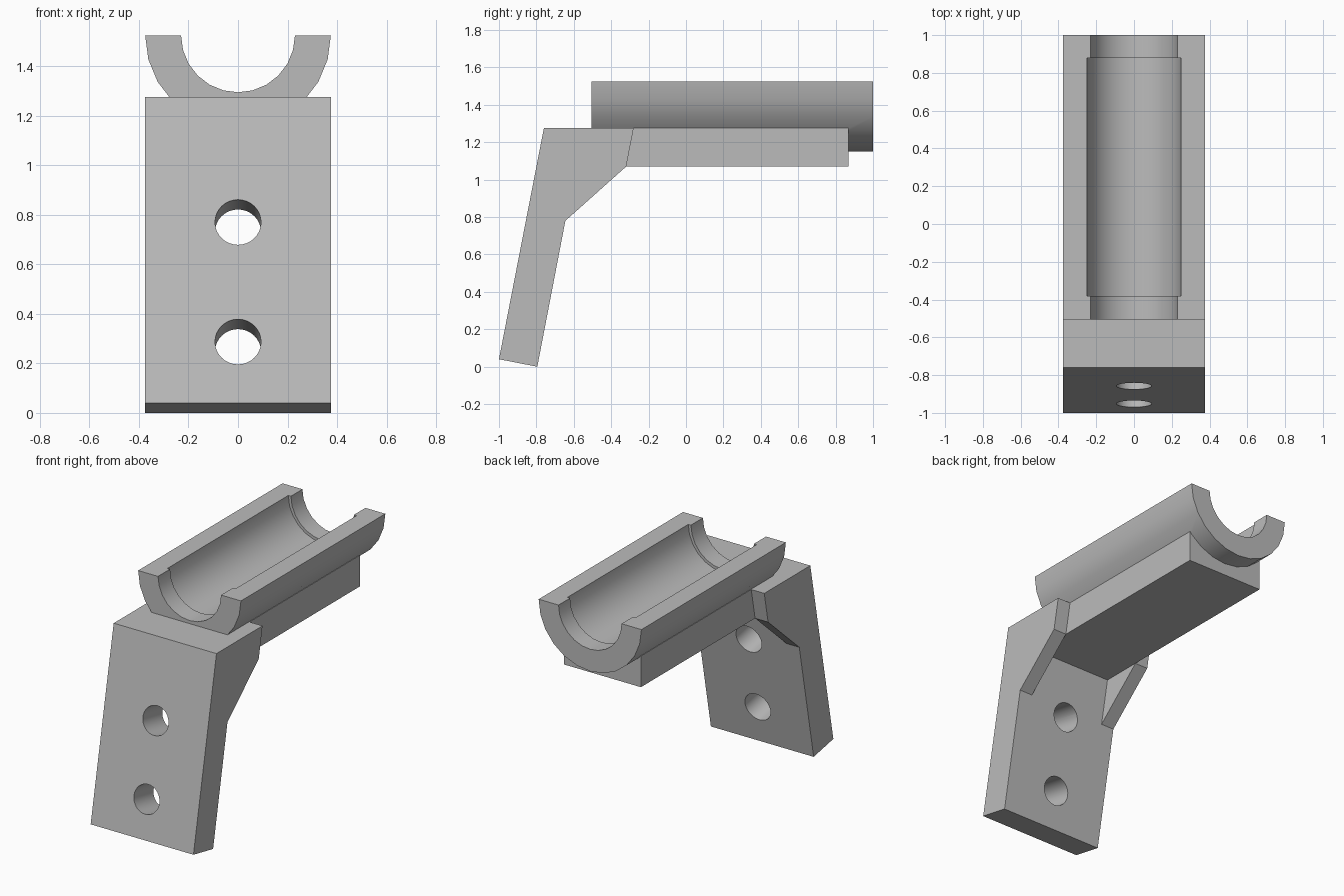
import bpy, bmesh, math
from mathutils import Vector

cube = bpy.data.objects.get("Cube")
if cube:
    bpy.data.objects.remove(cube, do_unlink=True)

grey = bpy.data.materials.new("plain grey")
grey.use_nodes = True
colour = (0.5, 0.5, 0.5, 1)
grey.diffuse_color = colour
grey.node_tree.nodes["Principled BSDF"].inputs["Base Color"].default_value = colour


def loft(name, rings):
    """Solid skinned through matching closed rings, capped at both ends."""
    bm = bmesh.new()
    rows = [[bm.verts.new(p) for p in ring] for ring in rings]
    n = len(rows[0])
    for a, b in zip(rows, rows[1:]):
        for i in range(n):
            j = (i + 1) % n
            bm.faces.new((a[i], a[j], b[j], b[i]))
    bm.faces.new(rows[0])
    bm.faces.new(rows[-1])
    bmesh.ops.recalc_face_normals(bm, faces=bm.faces)
    mesh = bpy.data.meshes.new(name)
    bm.to_mesh(mesh)
    bm.free()
    mesh.materials.append(grey)
    obj = bpy.data.objects.new(name, mesh)
    bpy.context.collection.objects.link(obj)
    return obj


def slab(name, profile, half_width):
    """Side profile (y, z) extruded symmetrically across x."""
    return loft(name, [[(x, y, z) for y, z in profile] for x in (-half_width, half_width)])


def combine(target, tool, operation):
    mod = target.modifiers.new("combine", 'BOOLEAN')
    mod.operation = operation
    mod.solver = 'EXACT'
    mod.object = tool
    bpy.context.view_layer.objects.active = target
    bpy.ops.object.modifier_apply(modifier=mod.name)
    bpy.data.objects.remove(tool, do_unlink=True)


HALF, ARM_HALF = 0.375, 0.28
TOP, ARM_BOTTOM = 1.275, 1.07
SLOPE = 0.195

# Sloping plate with its side gussets
bracket = slab("bracket", [(-1, 0.04), (-0.795, 0), (-0.645, 0.78),
                           (-0.32, ARM_BOTTOM), (-0.28, TOP), (-0.76, TOP)], HALF)

# Hollow between the two gussets, behind the plate
back_top = -0.645 + SLOPE * (ARM_BOTTOM - 0.78)
hollow = slab("gusset_gap", [(-0.645, 0.78), (back_top, ARM_BOTTOM),
                             (-0.2, ARM_BOTTOM), (-0.2, 0.78)], ARM_HALF)
combine(bracket, hollow, 'DIFFERENCE')

# Bolt holes square to the plate
for z in (0.77, 0.287):
    bpy.ops.mesh.primitive_cylinder_add(
        vertices=32, radius=0.093, depth=0.8,
        location=(0, -1 + SLOPE * (z - 0.04), z))
    drill = bpy.context.object
    drill.rotation_mode = 'QUATERNION'
    drill.rotation_quaternion = Vector((0, 1, -SLOPE)).to_track_quat('Z', 'Y')
    drill.data.materials.append(grey)
    bpy.context.view_layer.update()
    combine(bracket, drill, 'DIFFERENCE')

# Horizontal arm
arm = slab("arm", [(-0.45, ARM_BOTTOM), (0.87, ARM_BOTTOM), (0.87, TOP), (-0.45, TOP)], ARM_HALF)
combine(bracket, arm, 'UNION')

# Half-round cradle with a wider bore between its end lips
FRONT, BACK, AXIS, LIP, BORE = -0.505, 1.0, 1.525, 0.23, 0.249
section = [(FRONT, LIP), (-0.38, LIP), (-0.38, BORE), (0.88, BORE),
           (0.88, LIP), (BACK, LIP), (BACK, HALF), (FRONT, HALF)]
steps = 12
rings = []
for i in range(steps + 1):
    a = math.pi * i / steps
    rings.append([(r * math.cos(a), y, AXIS - r * math.sin(a)) for y, r in section])
cradle = loft("cradle", rings)
combine(bracket, cradle, 'UNION')

# Smooth the curved walls only
bracket.name = "cradle_bracket"
bpy.ops.object.select_all(action='DESELECT')
bracket.select_set(True)
bpy.context.view_layer.objects.active = bracket
bpy.ops.object.shade_smooth_by_angle(angle=math.radians(25))
